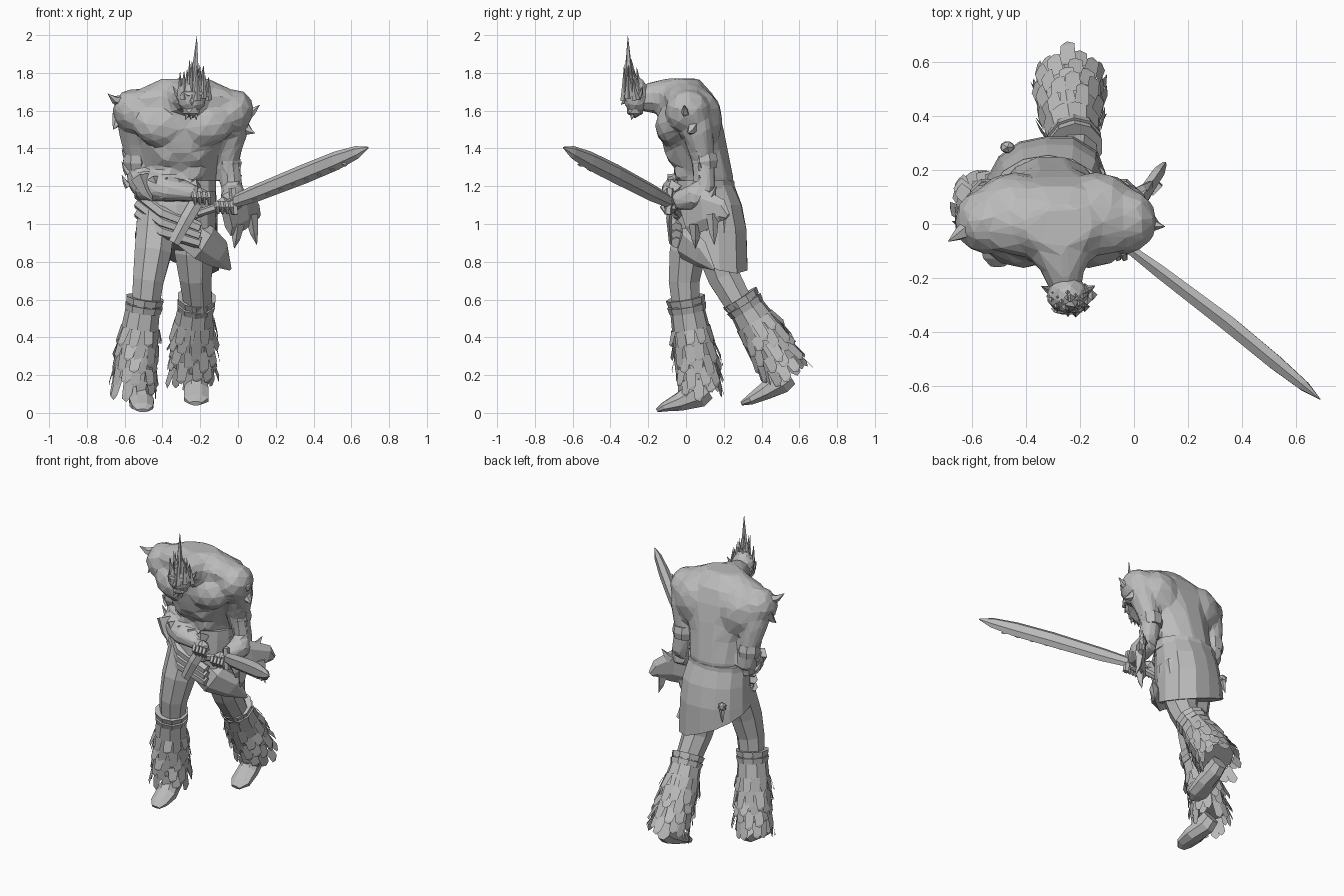
import bpy, bmesh, math, random
from mathutils import Vector, Matrix

random.seed(4)
if "Cube" in bpy.data.objects:
    bpy.data.objects.remove(bpy.data.objects["Cube"])

grey = bpy.data.materials.new("clay_grey")
grey.use_nodes = True
grey.diffuse_color = (0.5, 0.5, 0.5, 1)
grey.node_tree.nodes["Principled BSDF"].inputs["Base Color"].default_value = grey.diffuse_color
X, Y, Z = Vector((1, 0, 0)), Vector((0, 1, 0)), Vector((0, 0, 1))


def finish(name, bm, normals=True):
    if normals:
        bmesh.ops.recalc_face_normals(bm, faces=bm.faces)
    mesh = bpy.data.meshes.new(name)
    bm.to_mesh(mesh)
    bm.free()
    mesh.materials.append(grey)
    obj = bpy.data.objects.new(name, mesh)
    bpy.context.collection.objects.link(obj)
    return obj


def frame(along, whole):
    """Two axes across a path direction."""
    ref = X if abs(whole.z) > 0.7 * whole.length else Z.cross(whole)
    u = (ref - along * ref.dot(along)).normalized()
    return u, along.cross(u)


def add_loft(bm, rings, sides, level=False, shape=None):
    pts = [Vector(r[:3]) for r in rings]
    loops = []
    for i, r in enumerate(rings):
        along = (pts[min(i + 1, len(pts) - 1)] - pts[max(i - 1, 0)]).normalized()
        u, v = (X, Y) if level else frame(along, pts[-1] - pts[0])
        loop = []
        for k in range(sides):
            a = math.tau * (k + 0.5 * (sides > 4)) / sides
            co = pts[i] + u * r[3] * math.cos(a) + v * r[-1] * math.sin(a)
            loop.append(bm.verts.new(shape(co, i) if shape else co))
        loops.append(loop)
    for a, b in zip(loops, loops[1:]):
        for k in range(sides):
            j = (k + 1) % sides
            bm.faces.new((a[k], a[j], b[j], b[k]))
    bm.faces.new(loops[0][::-1])
    bm.faces.new(loops[-1])


def loft(name, rings, sides=8, level=False, shape=None):
    bm = bmesh.new()
    add_loft(bm, rings, sides, level, shape)
    return finish(name, bm)


def add_blob(bm, centre, size, turn=0, detail=2):
    m = Matrix.Translation(centre) @ Matrix.Rotation(turn, 4, "Y") @ Matrix.Diagonal((*size, 1))
    bmesh.ops.create_icosphere(bm, subdivisions=detail, radius=1, matrix=m)


def blob(name, centre, size, detail=2):
    bm = bmesh.new()
    add_blob(bm, centre, size, 0, detail)
    return finish(name, bm)


def spikes(name, pairs, width, sides=5):
    """Bent pointed horns from base to tip."""
    bm = bmesh.new()
    for base, tip in pairs:
        a, b = Vector(base), Vector(tip)
        mid = a.lerp(b, 0.5) - Z * 0.12 * (b - a).length
        add_loft(bm, [(*a, width), (*mid, width * 0.6), (*b, 0.001)], sides)
    return finish(name, bm)


def tufts(name, path, rows, count, length, flare):
    """Overlapping ragged strips around a path of rings."""
    bm = bmesh.new()
    for row in range(rows):
        t = (0.3 + 0.7 * row / (rows - 1)) * (len(path) - 1)
        i = min(int(t), len(path) - 2)
        a, b = Vector(path[i][:3]), Vector(path[i + 1][:3])
        centre, d = a.lerp(b, t - i), (b - a).normalized()
        u, v = frame(d, d)
        radius = path[i][3] + (path[i + 1][3] - path[i][3]) * (t - i)
        w = 3 * radius / count
        for k in range(count):
            ang = math.tau * (k + row / 2 + random.uniform(-.2, .2)) / count
            out = u * math.cos(ang) + v * math.sin(ang)
            side = d.cross(out)
            base = centre + out * radius
            size = length * random.uniform(.7, 1.2)
            end = base + d * size + out * flare * random.uniform(.2, 1.2)
            spots = (base - side * w, base + side * w, end + side * w * .9,
                     end + d * size * .15, end - side * w * .8 - d * size * .15)
            p = [bm.verts.new(s) for s in spots]
            bm.faces.new((p[0], p[1], p[2], p[4]))
            bm.faces.new((p[4], p[2], p[3]))
    return finish(name, bm, False)


# Upper body: torso, neck, muscles and arms fused into one faceted skin
body = bmesh.new()
add_loft(body, [(-.32, .11, 1.1, .18, .14), (-.31, .11, 1.25, .185, .145),
                (-.30, .055, 1.38, .205, .175), (-.29, .03, 1.5, .25, .175),
                (-.29, .015, 1.6, .28, .165), (-.28, .0, 1.69, .26, .145),
                (-.28, -.01, 1.77, .13, .08)], 12, True)
add_loft(body, [(-.28, .05, 1.67, .2, .1), (-.27, -.08, 1.67, .15, .105),
                (-.26, -.18, 1.67, .08, .085), (-.25, -.25, 1.66, .06, .065)], 10)
for s in (-1, 1):
    add_blob(body, (-.29 + s * .26, .01, 1.595), (.115, .125, .125), s * .5)
    add_blob(body, (-.29 + s * .12, -.07, 1.52), (.15, .095, .115), s * -.15)
    add_blob(body, (-.29 + s * .15, .08, 1.55), (.15, .115, .17), s * .3)
    add_blob(body, (-.28 + s * .15, .0, 1.67), (.2, .12, .08), s * .32)
    for row in range(2):
        add_blob(body, (-.3 + s * .06, -.015 - row * .04, 1.27 + row * .09), (.07, .05, .05))
add_loft(body, [(-.555, .02, 1.62, .085), (-.55, .06, 1.5, .09),
                (-.54, .1, 1.36, .065), (-.53, .11, 1.22, .06)], 8)
add_loft(body, [(-.53, .13, 1.22, .06), (-.49, .0, 1.2, .085),
                (-.36, -.07, 1.18, .065), (-.21, -.09, 1.16, .045)], 8)
add_loft(body, [(-.025, .02, 1.62, .085), (-.03, .06, 1.5, .09),
                (-.055, .09, 1.34, .065), (-.03, .1, 1.18, .06)], 8)
add_loft(body, [(-.03, .12, 1.17, .06), (-.02, .04, 1.14, .075), (-.05, -.06, 1.12, .05)], 8)
skin = finish("upper_body", body)
remesh = skin.modifiers.new("fuse", "REMESH")
remesh.mode, remesh.voxel_size = "VOXEL", 0.018
smooth = skin.modifiers.new("blend", "SMOOTH")
smooth.factor, smooth.iterations = 0.5, 4
skin.modifiers.new("facets", "DECIMATE").ratio = 0.08

# Head with brow, nose, jaw and ears
blob("head", (-.245, -.265, 1.68), (.08, .07, .1))
blob("jaw", (-.245, -.27, 1.605), (.055, .05, .045), 1)
blob("brow", (-.245, -.315, 1.69), (.07, .025, .02), 1)
spikes("nose", [((-.245, -.31, 1.68), (-.245, -.345, 1.63))], .018)
spikes("ears", [((-.245 + s * .06, -.25, 1.67), (-.245 + s * .1, -.23, 1.73)) for s in (-1, 1)], .02)
spikes("beard", [((-.245 + s * .02, -.28, 1.6), (-.25 + s * .03, -.29, 1.55)) for s in (-1, 0, 1)], .015)

# Hair crest, taller toward the brow, with one tall lock
locks = []
for k in range(24):
    ang = k * 2.4
    r = math.sqrt(k / 24)
    x, y = -.235 + .085 * r * math.cos(ang), -.27 + .06 * r * math.sin(ang)
    tip = 1.89 - .12 * r - .9 * (y + .27) + random.uniform(-.03, .03)
    locks.append(((x, y, 1.75 - .1 * r), (x, y - .02 * (y > -.3), tip)))
spikes("hair", locks, .02, 4)
spikes("tall_hair_lock", [((-.23, -.3, 1.73), (-.218, -.308, 1.995))], .03)

# Hands gripping the hilt
for name, c in (("right", (-.2, -.09, 1.15)), ("left", (-.08, -.07, 1.1))):
    hand = Vector(c)
    blob(name + "_hand", hand, (.05, .04, .045), 1)
    for k in range(4):
        p = hand + Vector((k * .025 - .035, -.035, .015))
        loft(name + "_finger", [(*p, .014), (*(p + Vector((.005, -.02, -.025))), .014),
                                (*(p + Vector((.01, .0, -.06))), .008)], 5)

# Arm bands, bracers and spikes
for name, x, s in (("right", -.54, -1), ("left", -.055, 1)):
    loft(name + "_arm_band", [(x, .095, 1.37, .068), (x, .1, 1.33, .074), (x, .105, 1.29, .062)], 8)
    spikes(name + "_elbow_spikes", [((x + s * .04, .08, z), (x + s * .075, .07, z + .06))
                                    for z in (1.2, 1.27, 1.34)], .022)
spikes("bracer_plates", [((-.52 + k * .07, -.05, 1.25 - k * .012), (-.45 + k * .06, -.1, 1.12 + k * .01))
                         for k in range(5)], .05, 4)
spikes("right_shoulder_spikes", [((-.62, -.02, 1.65), (-.69, -.065, 1.69)),
                                 ((-.63, .03, 1.58), (-.66, -.02, 1.5))], .035)
spikes("left_shoulder_spikes", [((.04, 0, 1.58), (.115, -.01, 1.63)),
                                ((.03, .04, 1.52), (.09, .01, 1.48))], .035)
loft("left_bracer_plate", [(-.06, 0, 1.03, .03, .1), (.03, .1, 1.08, .03, .11),
                           (.09, .19, 1.07, .025, .06), (.11, .22, 1.04, .01, .02)], 6)
spikes("left_bracer_points", [((.07, .14, 1.05), (.1, .15, .89)),
                              ((.03, .12, 1.13), (.07, .16, 1.2)),
                              ((.0, .05, 1.0), (-.02, .05, .87))], .035, 4)


# Kilt with a slanted hem and a squared back corner, belt, flap and sash
def hem(co, i):
    if i < 3 and co.x > -.33 and co.y > .12:
        bulge = 1 + 6 * (co.x + .33) * (co.y - .12)
        co.x, co.y = -.33 + (co.x + .33) * bulge, .12 + (co.y - .12) * bulge
    if i == 0:
        co.z = .86 - .38 * (co.x + .33) - .32 * (co.y - .12)
    return co


loft("kilt", [(-.33, .13, .85, .22, .195), (-.33, .125, .97, .215, .195),
              (-.325, .115, 1.1, .21, .18), (-.32, .1, 1.22, .205, .15)], 14, True, hem)
loft("belt", [(-.32, .1, 1.17, .21, .16), (-.32, .1, 1.23, .21, .155)], 14, True)
loft("kilt_corner", [(-.32, .0, 1.0, .04, .09), (-.18, .0, .9, .04, .1),
                     (-.1, .08, .84, .03, .08), (-.04, .15, .76, .004, .008)], 6)
loft("front_sash", [(-.2, -.07, 1.15, .035, .02), (-.27, -.09, 1.03, .035, .015),
                    (-.34, -.08, .9, .03, .01)], 4)
for k in range(3):
    loft("cloth_fold", [(-.53, .04, 1.16 - k * .05, .03), (-.4, -.045, 1.06 - k * .05, .035),
                        (-.2, -.05, .98 - k * .04, .03)], 6)
blob("kilt_toggle", (-.47, .285, 1.0), (.03, .025, .03), 1)
spikes("kilt_tassel", [((-.47, .285, 1.0), (-.48, .295, .9))], .02)

# Legs with fur gaiters and pointed feet
legs = {
    "right": ([(-.43, .07, 1.05, .11), (-.45, .01, .85, .105), (-.475, -.01, .7, .088), (-.49, .0, .56, .078)],
              [(-.495, 0, .59, .09), (-.53, .04, .36, .108), (-.55, .065, .19, .108)],
              [(-.53, .1, .13, .05, .07), (-.525, .06, .1, .055, .08),
               (-.51, -.04, .055, .07, .05), (-.505, -.12, .03, .06, .025), (-.505, -.155, .012, .03, .01)]),
    "left": ([(-.22, .15, 1.05, .12), (-.23, .165, .85, .115), (-.225, .2, .72, .092), (-.21, .29, .56, .078)],
             [(-.22, .295, .595, .09), (-.235, .405, .42, .115), (-.24, .5, .26, .112)],
             [(-.22, .55, .2, .05, .06), (-.22, .5, .17, .055, .075),
              (-.22, .42, .115, .07, .05), (-.22, .34, .07, .07, .03), (-.225, .295, .05, .035, .012)])}
for name, (thigh, shin, foot) in legs.items():
    loft(name + "_thigh", thigh)
    loft(name + "_gaiter", shin, 9)
    loft(name + "_foot", foot, 8)
    top = Vector(shin[0][:3])
    down = (Vector(shin[1][:3]) - top).normalized()
    for k in range(2):
        a = top + down * (.04 * k - .02)
        loft(name + "_knee_cuff", [(*a, .105), (*(a + down * .035), .098)], 10)
    tufts(name + "_fur", shin, 5, 11, .09, .025)

# Long notched blade with hilt
loft("blade", [(-.02, -.09, 1.12, .02, .035), (.1, -.18, 1.165, .028, .046),
               (.35, -.37, 1.265, .034, .052), (.52, -.51, 1.335, .032, .05),
               (.63, -.6, 1.38, .022, .034), (.69, -.65, 1.405, .002, .004)], 6)
loft("hilt", [(-.23, -.03, 1.05, .022), (-.02, -.09, 1.12, .022)], 6)
blob("pommel", (-.235, -.04, 1.05), (.035, .03, .035), 1)
loft("guard", [(-.03, -.085, 1.19, .02), (-.015, -.095, 1.05, .02)], 5)
start, end = Vector((.08, -.17, 1.135)), Vector((.56, -.55, 1.32))
spikes("blade_teeth", [(start.lerp(end, k / 7), start.lerp(end, k / 7) + Vector((.02, -.025, -.005)))
                       for k in range(8)], .016, 4)
